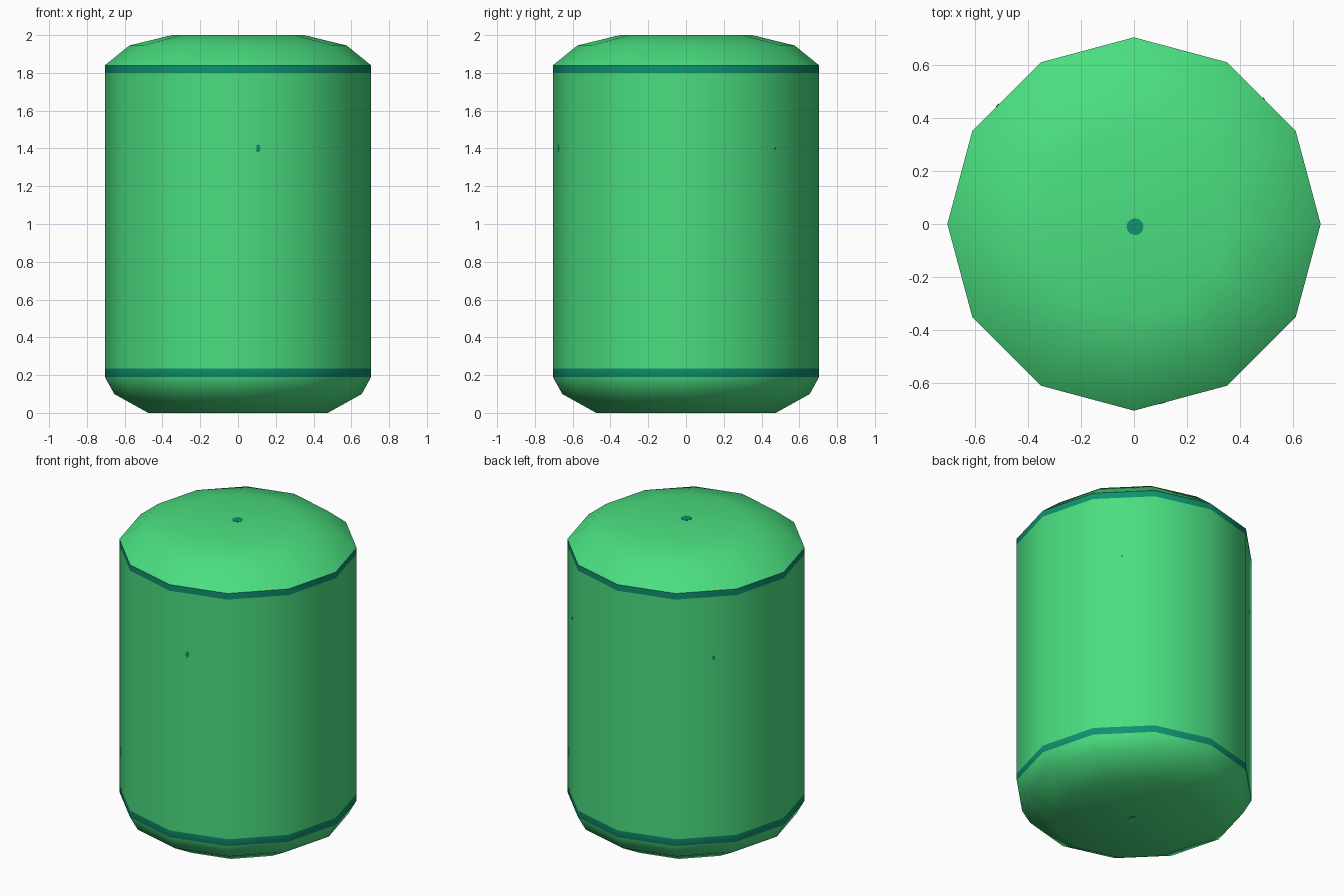
import bpy, bmesh, math
from mathutils import Vector, Matrix

if "Cube" in bpy.data.objects:
    bpy.data.objects.remove(bpy.data.objects["Cube"])

def material(name, color):
    m = bpy.data.materials.new(name)
    m.diffuse_color = (*color, 1)
    m.use_nodes = True
    m.node_tree.nodes["Principled BSDF"].inputs["Base Color"].default_value = m.diffuse_color
    return m

green = material("light_green", (0.0685, 0.7305, 0.2159))
teal = material("teal", (0.0052, 0.283, 0.162))

def finish(bm, name, mats):
    me = bpy.data.meshes.new(name)
    bm.to_mesh(me)
    bm.free()
    for m in mats:
        me.materials.append(m)
    ob = bpy.data.objects.new(name, me)
    bpy.context.collection.objects.link(ob)
    return ob

# Twelve-sided canister body with domed ends and two flush bands
SIDES, R = 12, 0.705
profile = [(0.475, 0.0), (0.655, 0.10), (R, 0.19), (R, 0.235),
           (R, 1.80), (R, 1.84), (0.575, 1.945), (0.35, 2.0)]
bm = bmesh.new()
rings = [[bm.verts.new((r * math.cos(2 * math.pi * i / SIDES),
                        r * math.sin(2 * math.pi * i / SIDES), z))
          for i in range(SIDES)] for r, z in profile]
for k in range(len(rings) - 1):
    a, b = rings[k], rings[k + 1]
    for i in range(SIDES):
        j = (i + 1) % SIDES
        f = bm.faces.new((a[i], a[j], b[j], b[i]))
        f.material_index = 1 if k in (2, 4) else 0
bm.faces.new(rings[0][::-1])
bm.faces.new(rings[-1])
body = finish(bm, "canister_body", [green, teal])
bpy.context.view_layer.objects.active = body
body.select_set(True)
bpy.ops.object.shade_smooth_by_angle(angle=math.radians(36))
body.select_set(False)

# Thin flat dots on the ends and the wall
def dot(name, pos, normal, radius, stretch=1.0):
    n = Vector(normal).normalized()
    up = Vector((0, 0, 1)) if abs(n.z) < 0.5 else Vector((0, 1, 0))
    side = up.cross(n)
    rot = Matrix((side, up, n)).transposed().to_4x4()
    bm = bmesh.new()
    bmesh.ops.create_cone(bm, cap_ends=True, segments=12, radius1=radius,
                          radius2=radius, depth=0.003)
    bmesh.ops.scale(bm, vec=(1, stretch, 1), verts=bm.verts)
    bm.transform(Matrix.Translation(pos) @ rot)
    finish(bm, name, [teal])

dot("top_dot", (0.004, -0.01, 2.0), (0, 0, 1), 0.032)
dot("bottom_dot", (0.0, 0.0, 0.0015), (0, 0, -1), 0.032)
apothem = R * math.cos(math.pi / SIDES)
for i, (deg, size) in enumerate([(-81, 0.011), (139, 0.008), (44, 0.005)]):
    face = math.radians(30 * math.floor(deg / 30) + 15)
    dist = apothem / math.cos(math.radians(deg) - face)
    p = (dist * math.cos(math.radians(deg)), dist * math.sin(math.radians(deg)), 1.40)
    dot(f"wall_dot_{i + 1}", p, (math.cos(face), math.sin(face), 0), size, 1.8)
